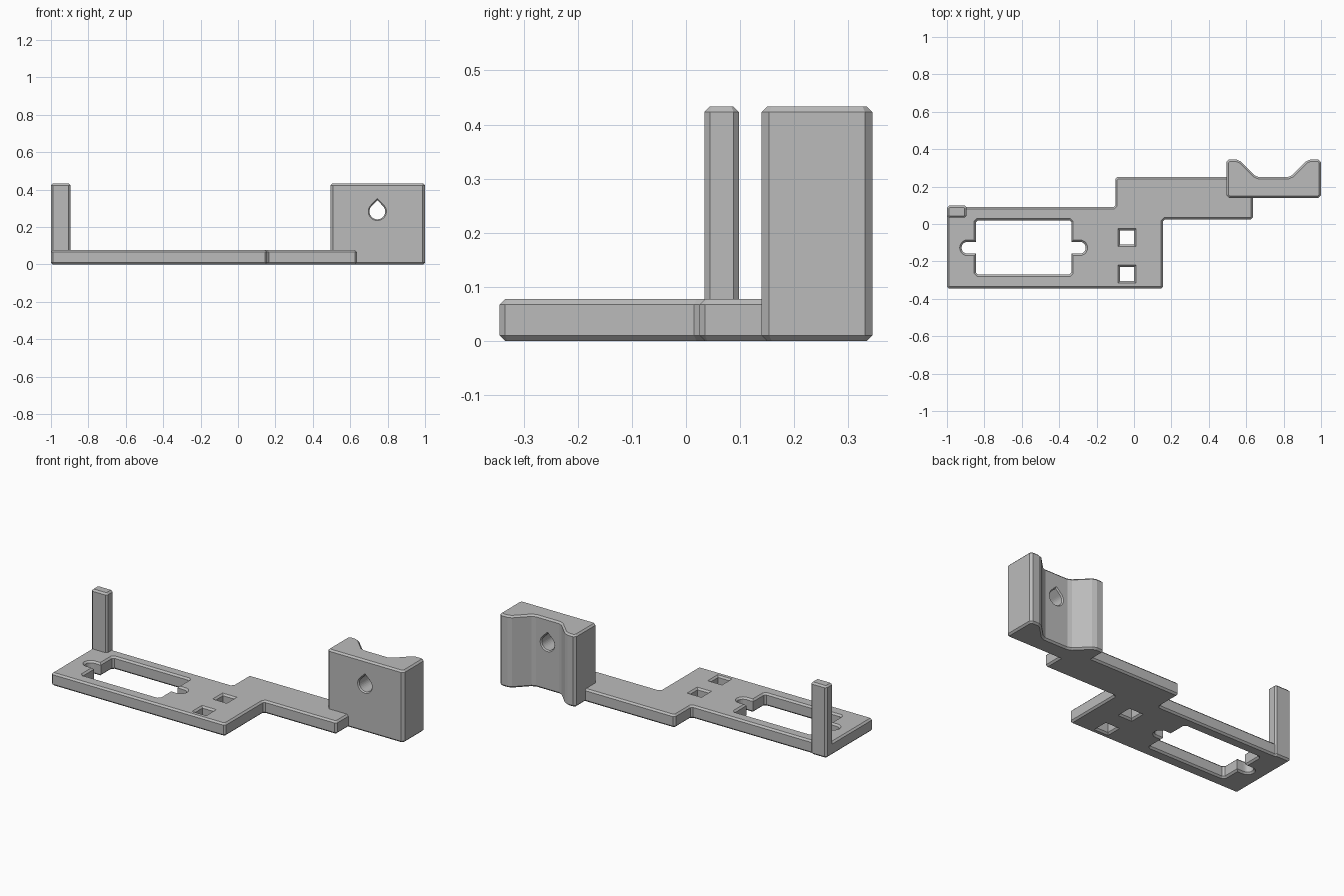
import bpy, bmesh
from math import sin, cos, radians
from mathutils import Vector

EDGE = 0.01          # chamfer on every outer edge
cube = bpy.data.objects.get("Cube")
if cube:
    bpy.data.objects.remove(cube)

grey = bpy.data.materials.new("matte_grey")
grey.use_nodes = True
COLOUR = (0.5, 0.5, 0.5, 1)
grey.diffuse_color = COLOUR
grey.node_tree.nodes["Principled BSDF"].inputs["Base Color"].default_value = COLOUR


def add_mesh(name, mesh):
    obj = bpy.data.objects.new(name, mesh)
    bpy.context.collection.objects.link(obj)
    mesh.materials.clear()
    mesh.materials.append(grey)
    return obj


def rect(x0, x1, y0, y1):
    return [(x0, y0), (x1, y0), (x1, y1), (x0, y1)]


def arc(cx, cy, r, start, end, steps=10):
    angles = [radians(start + (end - start) * i / steps) for i in range(steps + 1)]
    return [(cx + r * cos(a), cy + r * sin(a)) for a in angles]


def clip_corners(points, size=EDGE):
    """Cut each corner of an outline at equal distance along both sides."""
    pts, out = [Vector(p) for p in points], []
    for i, p in enumerate(pts):
        for q in (pts[i - 1], pts[(i + 1) % len(pts)]):
            out.append(p + (q - p).normalized() * size)
    return out


def chamfered_slab(name, outlines, height):
    """Extrude an outline with holes from the ground, chamfered top and bottom."""
    curve = bpy.data.curves.new(name + "_profile", 'CURVE')
    curve.dimensions = '2D'
    curve.fill_mode = 'BOTH'
    curve.bevel_depth = EDGE
    curve.bevel_resolution = 0
    curve.offset = -EDGE
    curve.extrude = height / 2 - EDGE
    for points in outlines:
        spline = curve.splines.new('POLY')
        spline.points.add(len(points) - 1)
        for sp, p in zip(spline.points, points):
            sp.co = (p[0], p[1], 0, 1)
        spline.use_cyclic_u = True
    temp = bpy.data.objects.new(name + "_profile", curve)
    bpy.context.collection.objects.link(temp)
    graph = bpy.context.evaluated_depsgraph_get()
    mesh = bpy.data.meshes.new_from_object(temp.evaluated_get(graph))
    bpy.data.objects.remove(temp)
    bm = bmesh.new()
    bm.from_mesh(mesh)
    bmesh.ops.remove_doubles(bm, verts=bm.verts, dist=0.0005)
    bmesh.ops.recalc_face_normals(bm, faces=bm.faces)
    bmesh.ops.translate(bm, verts=bm.verts, vec=(0, 0, height / 2))
    for f in bm.faces:
        f.smooth = False
    bm.to_mesh(mesh)
    bm.free()
    mesh.name = name
    return add_mesh(name, mesh)


# Stepped base plate with a slotted window and two square holes
plate = [(-1, -0.345), (0.155, -0.345), (0.155, 0.025), (0.635, 0.025),
         (0.635, 0.25), (-0.1, 0.25), (-0.1, 0.09), (-1, 0.09)]
slot_y, slot_r = -0.127, 0.032
x0, x1, y0, y1 = -0.845, -0.335, -0.27, 0.02
window = ([(x0 + EDGE, y0), (x1 - EDGE, y0), (x1, y0 + EDGE)]
          + [(x1, slot_y - slot_r)] + arc(-0.29, slot_y, slot_r, -90, 90)
          + [(x1, slot_y + slot_r), (x1, y1 - EDGE), (x1 - EDGE, y1),
             (x0 + EDGE, y1), (x0, y1 - EDGE), (x0, slot_y + slot_r)]
          + arc(-0.89, slot_y, slot_r, 90, 270)
          + [(x0, slot_y - slot_r), (x0, y0 + EDGE)])
squares = [rect(-0.075, 0.0, y, y + 0.075) for y in (-0.305, -0.11)]
chamfered_slab("base_plate", [clip_corners(plate), window] + squares, 0.077)

# Upright post at the back corner
chamfered_slab("corner_post", [clip_corners(rect(-1, -0.895, 0.034, 0.098))], 0.433)

# Tall mounting block with a trapezoid channel in its back
block = [(0.494, 0.14), (1, 0.14), (1, 0.345), (0.93, 0.345), (0.835, 0.25),
         (0.655, 0.25), (0.56, 0.345), (0.494, 0.345)]
mount = chamfered_slab("mounting_block", [clip_corners(block, 0.014)], 0.433)

# Teardrop bolt hole, flared at both mouths
r = 0.042
drop = arc(0, 0, r, 135, 405, 24) + [(0, r * 1.42)]
bm = bmesh.new()
rings = []
for y, scale in ((0.12, 1.6), (0.147, 1), (0.243, 1), (0.27, 1.6)):
    rings.append([bm.verts.new((0.745 + x * scale, y, 0.283 + z * scale)) for x, z in drop])
for a, b in zip(rings, rings[1:]):
    for i in range(len(drop)):
        bm.faces.new((a[i - 1], a[i], b[i], b[i - 1]))
bm.faces.new(rings[0])
bm.faces.new(rings[-1])
bmesh.ops.recalc_face_normals(bm, faces=bm.faces)
mesh = bpy.data.meshes.new("bolt_hole_cutter")
bm.to_mesh(mesh)
bm.free()
cutter = add_mesh("bolt_hole_cutter", mesh)
cutter.hide_render = True
cutter.hide_set(True)
cut = mount.modifiers.new("bolt_hole", 'BOOLEAN')
cut.object = cutter
cut.operation = 'DIFFERENCE'
cut.solver = 'EXACT'
